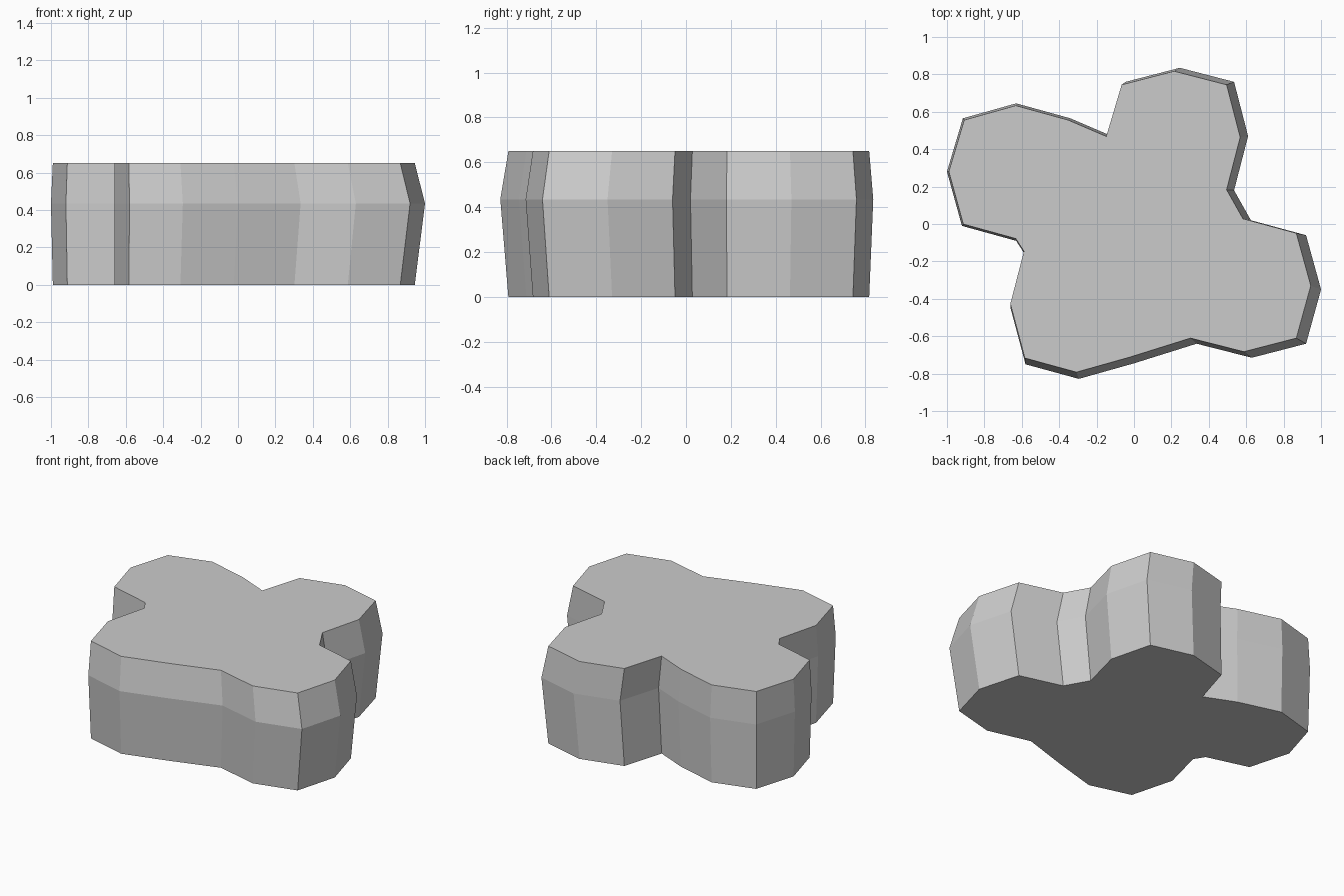
import bpy
import bmesh

cube = bpy.data.objects.get("Cube")
if cube:
    bpy.data.objects.remove(cube, do_unlink=True)

# Widest outline of the lobed slab, counter-clockwise from the right tip
OUTLINE = [
    (1.0, -0.35), (0.92, -0.06), (0.625, 0.02), (0.535, 0.18), (0.61, 0.47),
    (0.535, 0.76), (0.245, 0.835), (-0.045, 0.76), (-0.13, 0.475),
    (-0.34, 0.565), (-0.63, 0.645), (-0.915, 0.565), (-1.0, 0.28),
    (-0.92, -0.01), (-0.63, -0.09), (-0.585, -0.16), (-0.66, -0.45),
    (-0.58, -0.75), (-0.295, -0.828), (0.0, -0.745), (0.335, -0.64),
    (0.63, -0.715), (0.92, -0.64),
]
HEIGHT, BULGE_Z = 0.65, 0.435
TAPER, SHIFT_X, SHIFT_Y = 0.9675, -0.0225, 0.009

# Single grey stone colour
grey = bpy.data.materials.new("light grey")
grey.use_nodes = True
colour = (0.6, 0.6, 0.6, 1.0)
grey.diffuse_color = colour
bsdf = next(n for n in grey.node_tree.nodes if n.type == 'BSDF_PRINCIPLED')
bsdf.inputs["Base Color"].default_value = colour

bm = bmesh.new()


def ring(z, tapered):
    """One closed loop of vertices, slightly drawn in at the ends."""
    if tapered:
        pts = [(x * TAPER + SHIFT_X, y * TAPER + SHIFT_Y) for x, y in OUTLINE]
    else:
        pts = OUTLINE
    return [bm.verts.new((x, y, z)) for x, y in pts]


# Base, bulging waist and top
rings = [ring(0, True), ring(BULGE_Z, False), ring(HEIGHT, True)]
n = len(OUTLINE)
for low, high in zip(rings, rings[1:]):
    for i in range(n):
        j = (i + 1) % n
        bm.faces.new((low[i], low[j], high[j], high[i]))
bm.faces.new(rings[-1])
bm.faces.new(list(reversed(rings[0])))

mesh = bpy.data.meshes.new("lobed_slab")
bm.to_mesh(mesh)
bm.free()
mesh.materials.append(grey)
slab = bpy.data.objects.new("lobed_slab", mesh)
bpy.context.collection.objects.link(slab)
